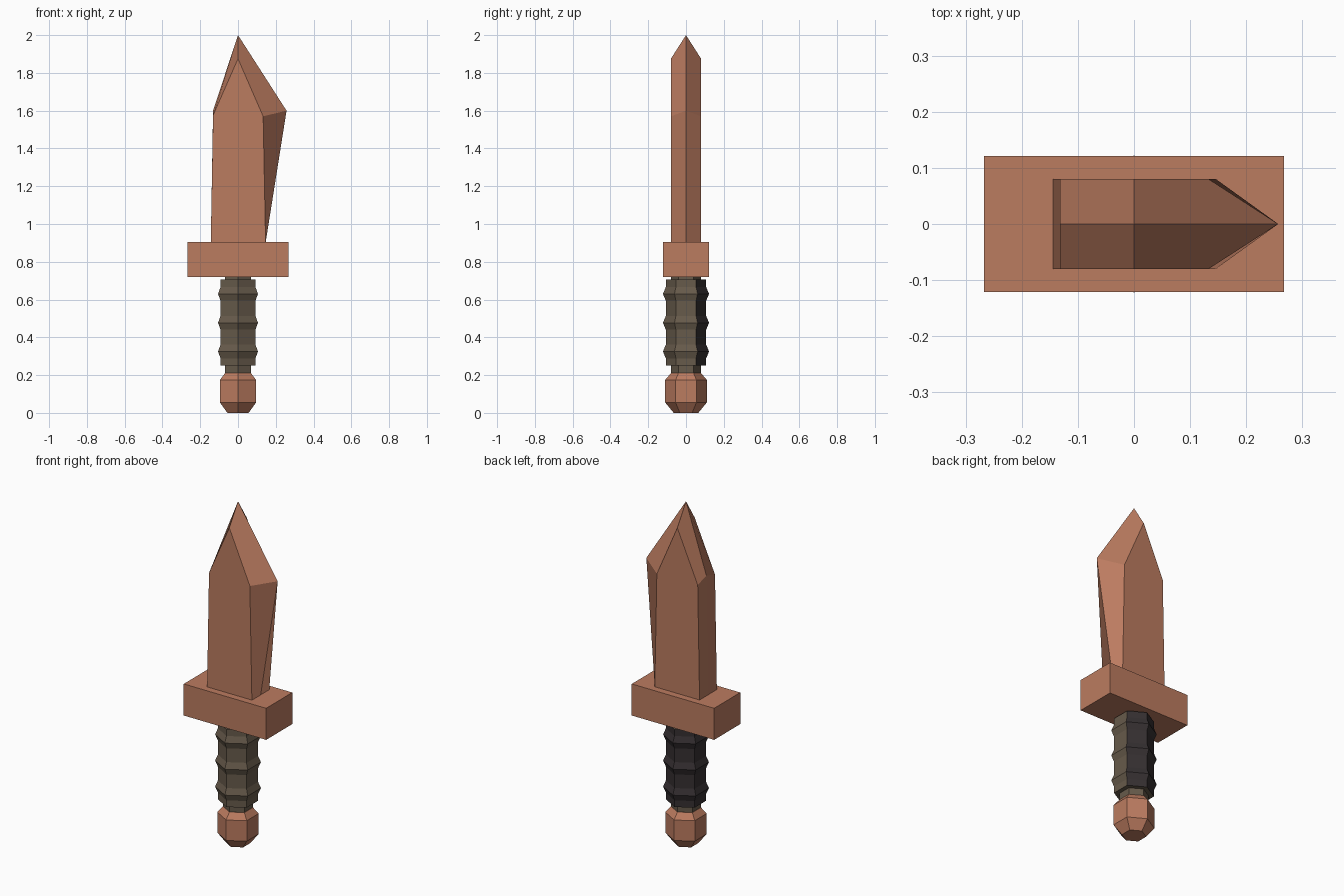
import bpy, bmesh, math

if "Cube" in bpy.data.objects:
    bpy.data.objects.remove(bpy.data.objects["Cube"])


def material(name, rgb):
    m = bpy.data.materials.new(name)
    m.diffuse_color = (*rgb, 1)
    m.use_nodes = True
    m.node_tree.nodes["Principled BSDF"].inputs["Base Color"].default_value = m.diffuse_color
    return m


copper = material("copper", (0.50, 0.20, 0.117))
brown = material("grip_brown", (0.135, 0.103, 0.070))
dark = material("grip_dark", (0.036, 0.029, 0.031))


def finish(name, bm, mats):
    bmesh.ops.recalc_face_normals(bm, faces=bm.faces)
    me = bpy.data.meshes.new(name)
    bm.to_mesh(me)
    bm.free()
    for m in mats:
        me.materials.append(m)
    ob = bpy.data.objects.new(name, me)
    bpy.context.collection.objects.link(ob)
    return ob


def hex_lathe(name, profile, mats, dark_sides=()):
    """Six-sided turned part with corners on the y axis; profile is (radius, z)."""
    bm = bmesh.new()
    rings = []
    for r, z in profile:
        rings.append([bm.verts.new((r * math.cos(math.radians(30 + 60 * i)),
                                    r * math.sin(math.radians(30 + 60 * i)), z))
                      for i in range(6)])
    for a, b in zip(rings, rings[1:]):
        for i in range(6):
            j = (i + 1) % 6
            f = bm.faces.new((a[i], a[j], b[j], b[i]))
            f.material_index = 1 if i in dark_sides else 0
    bm.faces.new(rings[0])
    bm.faces.new(rings[-1])
    return finish(name, bm, mats)


# Pommel
hex_lathe("pommel", [(0.065, 0), (0.11, 0.055), (0.11, 0.175), (0.08, 0.21)], [copper])

# Core of the handle, showing above and below the grip
hex_lathe("handle_core", [(0.079, 0.205), (0.079, 0.725)], [brown])

# Grip with three raised ridges, dark on the back and left sides
grip_profile = [(0.107, 0.25)]
for z in (0.325, 0.477, 0.63):
    grip_profile += [(0.107, z - 0.036), (0.122, z), (0.107, z + 0.036)]
grip_profile.append((0.107, 0.705))
hex_lathe("grip", grip_profile, [brown, dark], dark_sides=(0, 1, 2))

# Crossguard
bm = bmesh.new()
bmesh.ops.create_cube(bm, size=1)
for v in bm.verts:
    v.co = (v.co.x * 0.534, v.co.y * 0.242, 0.8125 + v.co.z * 0.185)
finish("crossguard", bm, [copper])

# Blade: front half with a raised cutting edge on the right, mirrored to the back
bm = bmesh.new()
V = lambda *co: bm.verts.new(co)
T = 0.08
base_l, base_r = V(-0.144, -T, 0.9), V(0.146, -T, 0.9)
side_l, side_r, peak = V(-0.132, -T, 1.575), V(0.133, -T, 1.57), V(0, -T, 1.875)
mid_bl, mid_br = V(-0.144, 0, 0.9), V(0.146, 0, 0.9)
mid_l, edge, tip = V(-0.132, 0, 1.6), V(0.257, 0, 1.6), V(0, 0, 2.0)
for loop in ((base_l, base_r, side_r, peak, side_l),
             (base_r, mid_br, edge, side_r),
             (side_r, edge, tip, peak),
             (side_l, peak, tip, mid_l),
             (mid_bl, base_l, side_l, mid_l),
             (base_r, base_l, mid_bl, mid_br)):
    bm.faces.new(loop)
half = bmesh.ops.duplicate(bm, geom=bm.verts[:] + bm.edges[:] + bm.faces[:])["geom"]
for v in half:
    if isinstance(v, bmesh.types.BMVert):
        v.co.y = -v.co.y
bmesh.ops.remove_doubles(bm, verts=bm.verts, dist=0.0001)
finish("blade", bm, [copper])
